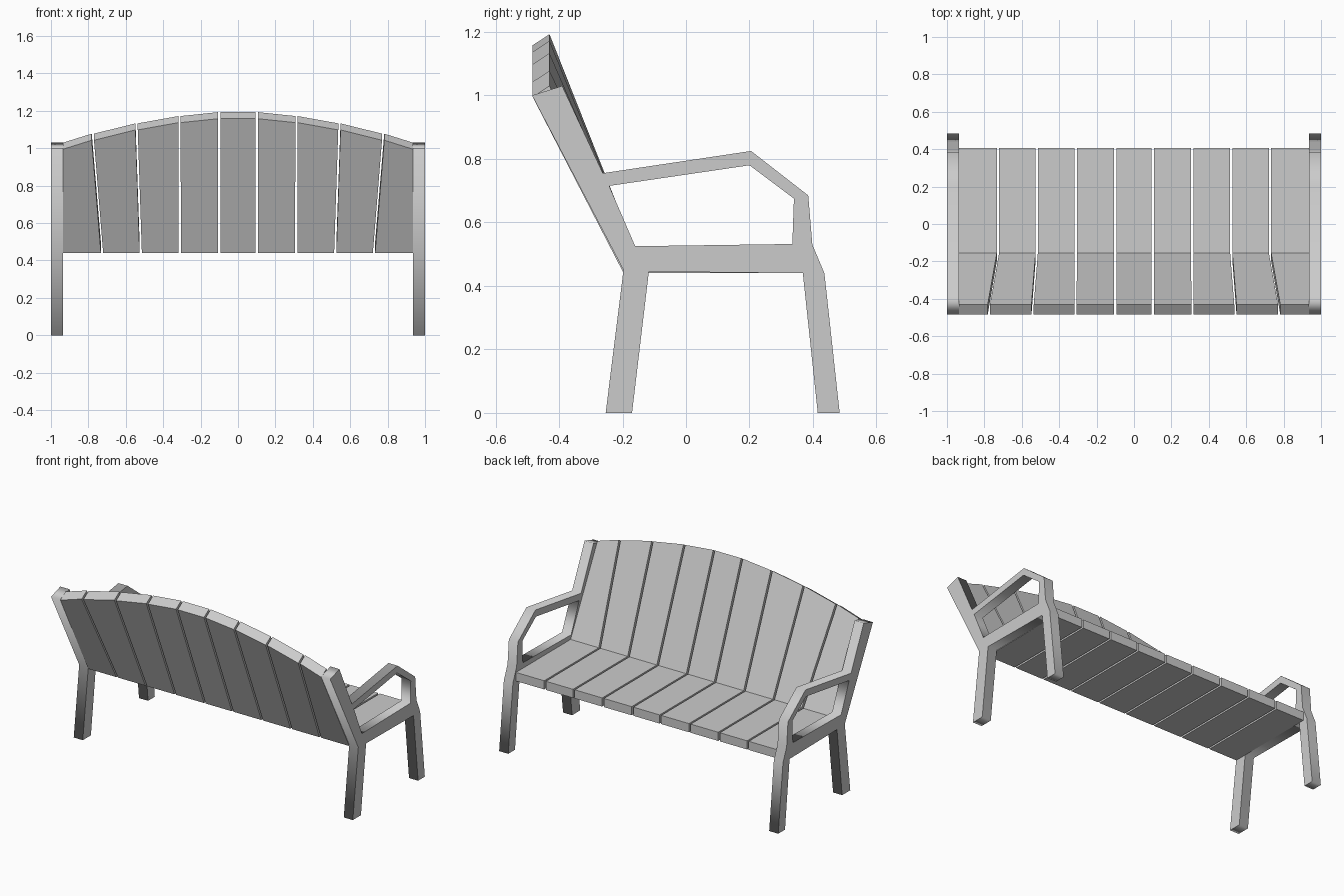
import bpy, bmesh
from mathutils import Matrix
from math import radians

if "Cube" in bpy.data.objects:
    bpy.data.objects.remove(bpy.data.objects["Cube"])


# Side frame: (y, z) outline with the arm opening, extruded across x
OUTLINE = [(-0.253, 0), (-0.17, 0), (-0.117, 0.445), (0.368, 0.44), (0.415, 0),
           (0.484, 0), (0.436, 0.44), (0.398, 0.53), (0.385, 0.685), (0.205, 0.825),
           (-0.262, 0.755), (-0.39, 1.03), (-0.485, 1.0), (-0.197, 0.45)]
OPENING = [(-0.16, 0.525), (0.335, 0.532), (0.34, 0.675), (0.2, 0.78), (-0.242, 0.715)]
X_IN, X_OUT = 0.935, 1.0


def side_frame(name, x):
    curve = bpy.data.curves.new(name, 'CURVE')
    curve.dimensions = '2D'
    curve.fill_mode = 'BOTH'
    curve.extrude = (X_OUT - X_IN) / 2
    for pts in (OUTLINE, OPENING):
        sp = curve.splines.new('POLY')
        sp.points.add(len(pts) - 1)
        for p, (y, z) in zip(sp.points, pts):
            p.co = (y, z, 0, 1)
        sp.use_cyclic_u = True
    temp = bpy.data.objects.new(name + "_outline", curve)
    bpy.context.collection.objects.link(temp)
    bpy.context.view_layer.update()
    mesh = bpy.data.meshes.new_from_object(
        temp.evaluated_get(bpy.context.evaluated_depsgraph_get()))
    bpy.data.objects.remove(temp)
    mesh.transform(Matrix.Translation((x, 0, 0))
                   @ Matrix.Rotation(radians(90), 4, 'Z')
                   @ Matrix.Rotation(radians(90), 4, 'X'))
    bm = bmesh.new()
    bm.from_mesh(mesh)
    bmesh.ops.remove_doubles(bm, verts=bm.verts, dist=1e-5)
    bmesh.ops.recalc_face_normals(bm, faces=bm.faces)
    bm.to_mesh(mesh)
    bm.free()
    mesh.name = name
    bpy.context.collection.objects.link(bpy.data.objects.new(name, mesh))


# Slat: bent board, each edge given as (x at seat, x at top, top height)
def slat(name, left, right):
    bm = bmesh.new()
    rings = []
    for xs, xt, zt in (left, right):
        rings.append([bm.verts.new(c) for c in (
            (xs, 0.405, 0.441), (xs, 0.405, 0.497), (xs, -0.154, 0.497),
            (xt, -0.43, zt), (xt, -0.483, zt - 0.035), (xs, -0.197, 0.441))])
    a, b = rings
    for i in range(6):
        j = (i + 1) % 6
        bm.faces.new((a[i], a[j], b[j], b[i]))
    for r in rings:
        bm.faces.new((r[0], r[1], r[2], r[5]))
        bm.faces.new((r[5], r[2], r[3], r[4]))
    bmesh.ops.recalc_face_normals(bm, faces=bm.faces)
    mesh = bpy.data.meshes.new(name)
    bm.to_mesh(mesh)
    bm.free()
    bpy.context.collection.objects.link(bpy.data.objects.new(name, mesh))


mid = (X_IN + X_OUT) / 2
side_frame("left_side_frame", -mid)
side_frame("right_side_frame", mid)

# Slat joints on the +x half, fanning out towards the arched top
JOINTS = [(0.10, 0.10, 1.193), (0.311, 0.313, 1.172), (0.52, 0.542, 1.133),
          (0.727, 0.776, 1.078), (X_IN, X_IN, 1.03)]
GAP = 0.006


def edge(joint, shift, side=1):
    xs, xt, zt = joint
    return (side * (xs + shift), side * (xt + shift), zt)


slat("centre_slat", edge(JOINTS[0], -GAP, -1), edge(JOINTS[0], -GAP))
for side, label in ((-1, "left"), (1, "right")):
    for i in range(4):
        outer_gap = 0 if i == 3 else -GAP
        slat(f"{label}_slat_{i + 1}", edge(JOINTS[i], GAP, side),
             edge(JOINTS[i + 1], outer_gap, side))
